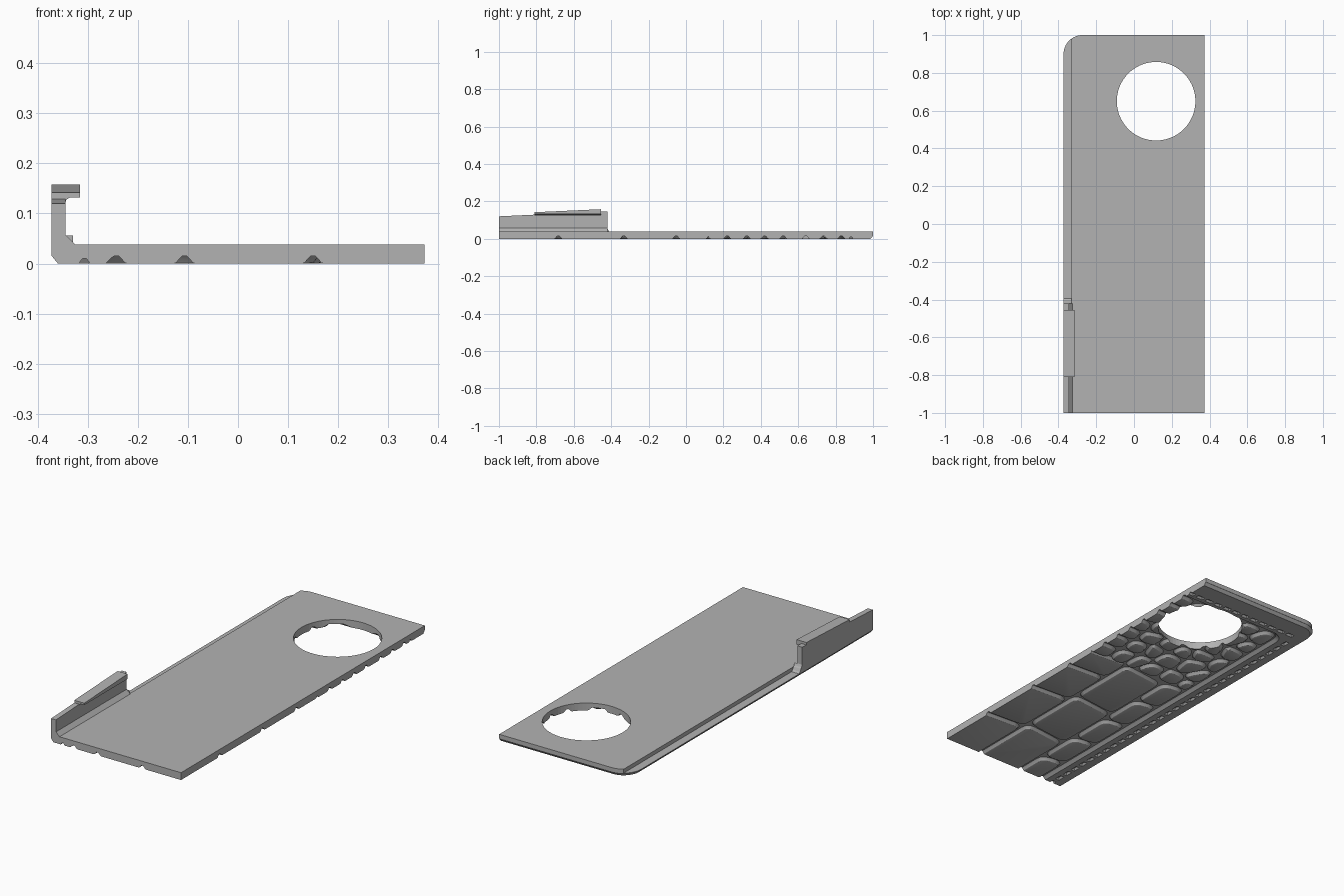
import bpy, bmesh, math, random
from mathutils import Vector

if "Cube" in bpy.data.objects:
    bpy.data.objects.remove(bpy.data.objects["Cube"])

random.seed(4)
grey = bpy.data.materials.new("mid grey")
grey.diffuse_color = (0.45, 0.45, 0.45, 1)
grey.use_nodes = True
grey.node_tree.nodes["Principled BSDF"].inputs["Base Color"].default_value = grey.diffuse_color


def finish(bm, name, material=True):
    bmesh.ops.recalc_face_normals(bm, faces=bm.faces[:])
    me = bpy.data.meshes.new(name)
    bm.to_mesh(me)
    bm.free()
    ob = bpy.data.objects.new(name, me)
    bpy.context.collection.objects.link(ob)
    if material:
        me.materials.append(grey)
    return ob


def loft(bm, rings):
    """Closed solid through rings of 3D points, capped at both ends."""
    vs = [[bm.verts.new(p) for p in r] for r in rings]
    n = len(vs[0])
    for a, b in zip(vs, vs[1:]):
        for i in range(n):
            bm.faces.new((a[i], a[(i + 1) % n], b[(i + 1) % n], b[i]))
    bm.faces.new(vs[0][::-1])
    bm.faces.new(vs[-1])


def solid(name, rings, material=True):
    bm = bmesh.new()
    loft(bm, rings)
    return finish(bm, name, material)


def flat(pts, z):
    return [(x, y, z) for x, y in pts]


def arc(cx, cy, r, a0, a1, n=10):
    return [(cx + r * math.cos(math.radians(a0 + (a1 - a0) * i / n)),
             cy + r * math.sin(math.radians(a0 + (a1 - a0) * i / n))) for i in range(n + 1)]


def cut(ob, cutter):
    m = ob.modifiers.new("cut", 'BOOLEAN')
    m.operation, m.solver, m.object = 'DIFFERENCE', 'EXACT', cutter


# Plate: thin full-outline layer with a rounded corner, and the narrower top layer
R, F, DEEP = 0.373, -1.0, 0.015
slab_pts = [(R, F), (R, 1)] + arc(-0.273, 0.9, 0.1, 90, 180) + [(-R, F)]
slab = solid("ledge_layer", [flat(slab_pts, DEEP), flat(slab_pts, 0.018)])
top_pts = [(R, F), (R, 1)] + arc(-0.273, 0.9, 0.1, 90, 124.8, 5) + [(-0.33, F)]
plate = solid("top_plate", [flat(top_pts, 0.018), flat(top_pts, 0.038)])

# Upright wall with a sloped foot, rising towards the back
def wall_ring(y, h):
    return [(-R, y, 0.015), (-R, y, h), (-0.345, y, h),
            (-0.345, y, 0.058), (-0.325, y, 0.038), (-0.325, y, 0.015)]
solid("side_wall", [wall_ring(F, 0.12), wall_ring(-0.42, 0.147)])
fillet = [(-0.42, 0.016), (-0.42, 0.056), (-0.415, 0.045), (-0.41, 0.039),
          (-0.403, 0.025), (-0.395, 0.018), (-0.395, 0.016)]
solid("wall_end_fillet", [[(x, y, z) for y, z in fillet] for x in (-R, -0.33)])

# Overhanging tab on top of the wall
def tab_ring(y, h):
    return [(-R, y, 0.12), (-R, y, h), (-0.316, y, h), (-0.316, y, 0.132),
            (-0.336, y, 0.132), (-0.343, y, 0.128), (-0.346, y, 0.12)]
solid("wall_tab", [tab_ring(-0.81, 0.142), tab_ring(-0.455, 0.158)])

# Raised border on the underside, following the left and back edges
def border_ring(o, i, z):
    pts = [(-R + o, F)] + arc(-0.273, 0.9, 0.1 - o, 180, 90) + [(R, 1 - o), (R, 0.83 + i)]
    pts += arc(-0.193, 0.78, 0.05 + i, 90, 180, 6) + [(-0.243 - i, F)]
    return flat(pts, z)
border = solid("stitched_border", [border_ring(0.013, 0.021, 0), border_ring(0.003, 0.009, 0.012),
                                   border_ring(0, 0.003, 0.016)])

# Row of stitch pits in the border
bm = bmesh.new()
def stitch(cx, cy, along_y, half=0.019):
    def ring(w, l, z):
        a, b = (w, l) if along_y else (l, w)
        return [(cx + s * a, cy + t * b, z) for s, t in ((-1, -1), (1, -1), (1, 1), (-1, 1))]
    loft(bm, [ring(0.0125, half + 0.002, -0.002), ring(0.004, half - 0.006, 0.01)])
for k in range(31):
    stitch(-0.307, -1.0 + k * 0.06, True)
for k in range(12):
    stitch(-0.27 + k * 0.058, 0.882, False)
stitches = finish(bm, "stitch_cutter", False)

# Underside scales: convex cells shrunk, rounded and lofted into pads
def clip(poly, p, n):
    """Keep the part of a convex polygon where (v - p).n <= 0."""
    out = []
    for a, b in zip(poly, poly[1:] + poly[:1]):
        da, db = (a - p).dot(n), (b - p).dot(n)
        if da <= 0:
            out.append(a)
        if da * db < 0:
            out.append(a + (b - a) * (da / (da - db)))
    return out


def normal(a, b):
    d = (b - a).normalized()
    return Vector((d.y, -d.x))


def pad(bm, cell):
    inner = cell
    for a, b in zip(cell, cell[1:] + cell[:1]):
        if (b - a).length > 1e-5:
            n = normal(a, b)
            inner = clip(inner, a - n * 0.021, n)
    inner = [v for i, v in enumerate(inner) if (v - inner[i - 1]).length > 0.004]
    if len(inner) < 3:
        return
    pts = []
    for i, v in enumerate(inner):
        p, q = inner[i - 1] - v, inner[(i + 1) % len(inner)] - v
        a = v + p.normalized() * min(0.03, p.length * 0.4)
        b = v + q.normalized() * min(0.03, q.length * 0.4)
        pts += [a * (1 - t) ** 2 + v * 2 * t * (1 - t) + b * t * t for t in (0, 0.33, 0.67, 1)]
    ns = [(normal(pts[i - 1], v) + normal(v, pts[(i + 1) % len(pts)])).normalized()
          for i, v in enumerate(pts)]
    loft(bm, [[(v + n * d).to_3d() + Vector((0, 0, z)) for v, n in zip(pts, ns)]
              for d, z in ((0, 0), (0.005, 0.002), (0.012, 0.011), (0.018, 0.016))])


def quad(x0, x1, y0, y1, skew):
    return [Vector(p) for p in ((x0, y0 + skew), (x1, y0), (x1, y1), (x0, y1 + skew))]

bm = bmesh.new()
# large plates in three columns: x range, skew, crossing grooves
columns = [(0.15, 0.5, 0.02, (-1.2, -0.69, -0.34, -0.06, 0.12)),
           (-0.107, 0.15, -0.03, (-1.2, -0.64, -0.27, 0.12)),
           (-0.243, -0.107, 0.02, (-1.2, -0.84, -0.6, -0.36, -0.12, 0.1))]
for x0, x1, skew, ys in columns:
    for y0, y1 in zip(ys, ys[1:]):
        pad(bm, quad(x0, x1, y0, y1, skew))
# small irregular scales around the opening
seeds = [Vector((0.35, y)) for y in (0.17, 0.27, 0.38, 0.46, 0.58, 0.70, 0.77)]
for i in range(5):
    for j in range(6):
        seeds.append(Vector((-0.2 + i * 0.105 + random.uniform(-0.03, 0.03),
                             0.17 + j * 0.12 + random.uniform(-0.035, 0.035))))
for s in seeds:
    cell = quad(-0.243, 0.5, 0.11, 0.83, 0)
    for t in seeds:
        if t is not s:
            cell = clip(cell, (s + t) / 2, (t - s).normalized())
    pad(bm, cell)
# trim the pads flush with the right and front edges
for co, no in (((R, 0, 0), (1, 0, 0)), ((0, F, 0), (0, -1, 0))):
    bmesh.ops.bisect_plane(bm, geom=bm.verts[:] + bm.edges[:] + bm.faces[:],
                           plane_co=co, plane_no=no, clear_outer=True)
    bmesh.ops.holes_fill(bm, edges=[e for e in bm.edges if e.is_boundary], sides=0)
scales = finish(bm, "underside_scales")

# Round opening through everything
circle = arc(0.117, 0.65, 0.208, 0, 360, 72)[:-1]
opening = solid("opening_cutter", [flat(circle, -0.1), flat(circle, 0.2)], False)
cut(border, stitches)
for ob in (slab, plate, border, scales):
    cut(ob, opening)
for ob in (stitches, opening):
    ob.hide_render = True
    ob.display_type = 'WIRE'

# Soften the round edges, keep corners sharp
for ob in (plate, border, scales, slab):
    bpy.ops.object.select_all(action='DESELECT')
    ob.select_set(True)
    bpy.context.view_layer.objects.active = ob
    bpy.ops.object.shade_smooth_by_angle(angle=math.radians(25))
